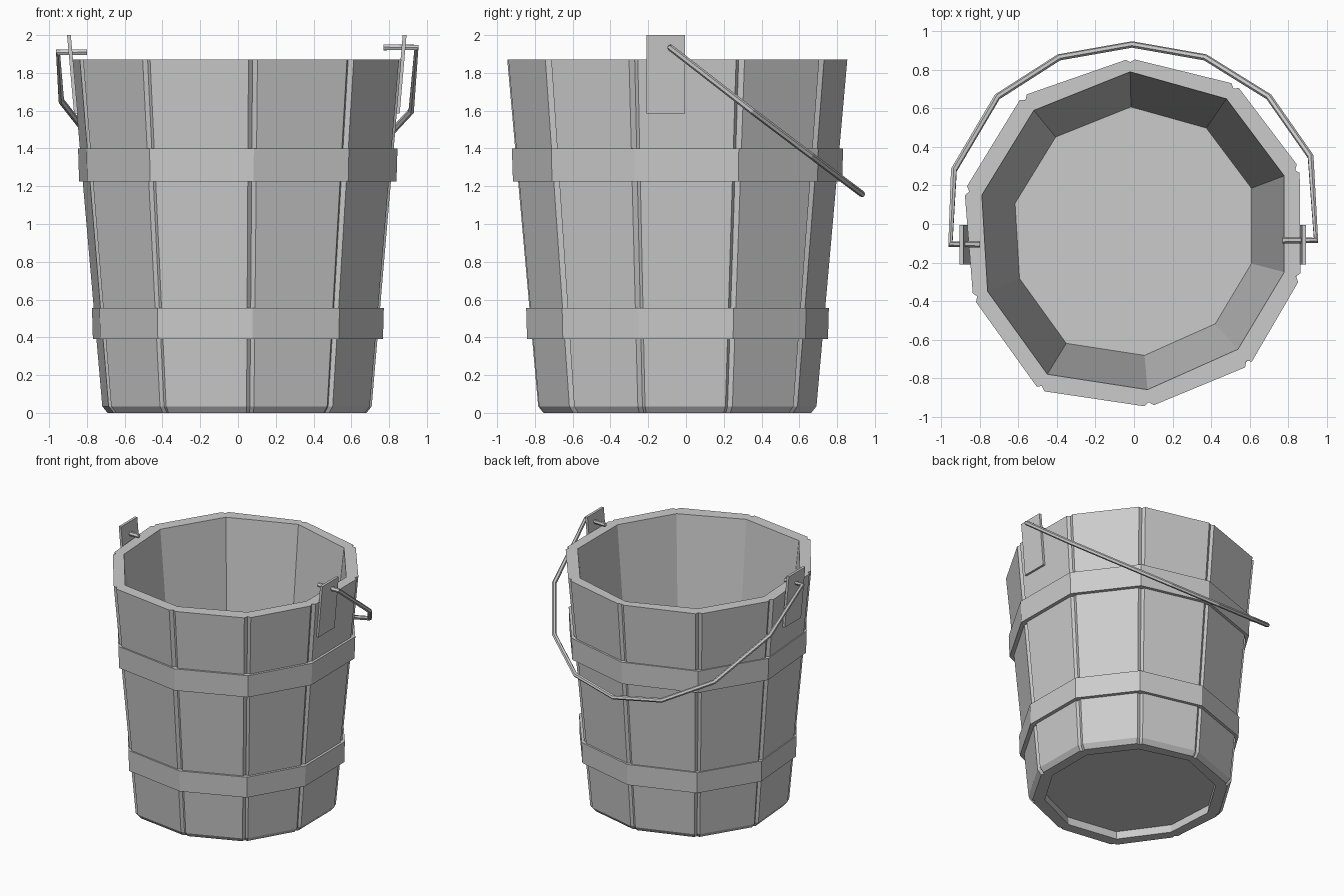
import bpy, bmesh
from mathutils import Vector

if "Cube" in bpy.data.objects:
    bpy.data.objects.remove(bpy.data.objects["Cube"])

H = 1.87
CENTRE = Vector((0, -0.045))
# Slightly irregular ten-sided rim, inside and outside corners
INNER = [Vector(p) for p in [(-.02, .79), (-.52, .59), (-.79, .15), (-.76, -.35), (-.45, -.78),
                             (.07, -.86), (.54, -.65), (.78, -.25), (.78, .25), (.48, .65)]]
OUTER = [Vector(p) for p in [(-.02, .86), (-.58, .665), (-.88, .175), (-.835, -.385), (-.49, -.865),
                             (.08, -.95), (.60, -.735), (.865, -.28), (.86, .29), (.53, .725)]]
N = len(OUTER)


def taper(p, z, bottom, extra=0.0):
    """Scale a rim point towards the axis for height z, then push it outwards."""
    d = (p - CENTRE) * (bottom + (1 - bottom) * z / H)
    d += d.normalized() * extra
    return Vector((*(CENTRE + d), z))


def loft(name, rings, closed=False):
    """Skin a stack of equal rings; cap the ends or close the stack on itself."""
    bm = bmesh.new()
    rows = [[bm.verts.new(p) for p in r] for r in rings]
    n = len(rows[0])
    pairs = list(zip(rows, rows[1:])) + ([(rows[-1], rows[0])] if closed else [])
    for a, b in pairs:
        for i in range(n):
            j = (i + 1) % n
            bm.faces.new((a[i], a[j], b[j], b[i]))
    if not closed:
        bm.faces.new(rows[0])
        bm.faces.new(rows[-1])
    bmesh.ops.recalc_face_normals(bm, faces=bm.faces)
    me = bpy.data.meshes.new(name)
    bm.to_mesh(me)
    bm.free()
    ob = bpy.data.objects.new(name, me)
    bpy.context.collection.objects.link(ob)
    return ob


# Staves with chamfered outer edges and a chamfered foot
for i in range(N):
    ia, ib, oa, ob_ = INNER[i], INNER[(i + 1) % N], OUTER[i], OUTER[(i + 1) % N]
    along = (ob_ - oa).normalized() * 0.025
    outer = [ib.lerp(ob_, .72), ob_ - along, oa + along, ia.lerp(oa, .72)]
    rings = []
    for z, inset in ((0, -.025), (.035, 0), (H, 0)):
        rings.append([taper(ia, z, .77), taper(ib, z, .77)] +
                     [taper(p, z, .815, inset) for p in outer])
    loft(f"stave_{i + 1}", rings)

# Floor board set a little above the foot
mid = [a.lerp(b, .5) for a, b in zip(INNER, OUTER)]
loft("floor", [[taper(p, z, .8) for p in mid] for z in (.065, .095)])

# Two hoops, standing slightly proud of the staves
for name, z0, z1 in (("lower_hoop", .39, .555), ("upper_hoop", 1.225, 1.40)):
    rings = [[taper(p, z, .815, e) + Vector((.006, 0, 0)) for p in OUTER]
             for z, e in ((z0, -.02), (z0, .024), (z1, .014), (z1, -.02))]
    loft(name, rings, closed=True)

# Handle ears leaning with the wall
for name, s, top, low in (("left_ear", -1, .905, .868), ("right_ear", 1, .892, .856)):
    rings = [[(s * (x - t), y, z) for t, y in ((0, -.21), (0, -.005), (.02, -.005), (.02, -.21))]
             for x, z in ((low, 1.585), (top, 2.0))]
    loft(name, rings)

# Wire handle: pegs through the ears and a swung-down bail
path = [(-.80, -.105, 1.91), (-.953, -.105, 1.91)]
for x, y in ((-.935, .28), (-.71, .66), (-.39, .865), (-.01, .932),
             (.37, .865), (.70, .66), (.917, .35)):
    path.append((x, y, 1.93 - .755 * (y + .09)))
path += [(.945, -.085, 1.935), (.77, -.085, 1.935)]
cu = bpy.data.curves.new("handle", 'CURVE')
cu.dimensions = '3D'
cu.bevel_depth = .017
cu.bevel_resolution = 1
cu.use_fill_caps = True
sp = cu.splines.new('POLY')
sp.points.add(len(path) - 1)
for pt, co in zip(sp.points, path):
    pt.co = (*co, 1)
sp.use_smooth = False
bpy.context.collection.objects.link(bpy.data.objects.new("handle", cu))
